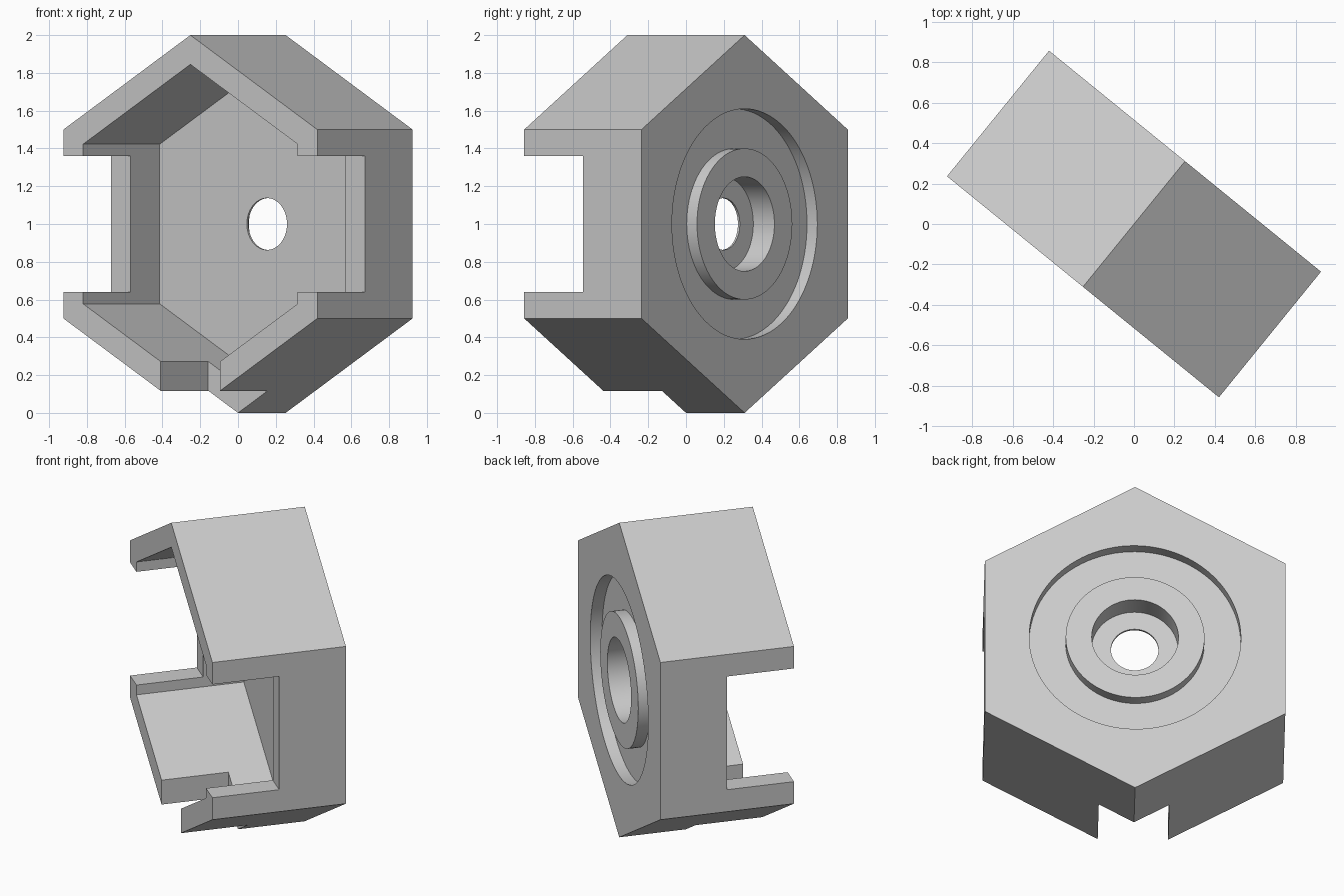
import bpy
from math import radians, pi

old = bpy.data.objects.get("Cube")
if old:
    bpy.data.objects.remove(old, do_unlink=True)

OPEN, BACK = -0.4, 0.4      # housing extent along its axis (local y)
FLOOR = 0.243               # inner floor of the cavity
EPS = 0.1                   # cutter overshoot


def prism(name, radius, y0, y1, sides):
    """Prism or cylinder along local y, first corner pointing up."""
    bpy.ops.mesh.primitive_cylinder_add(
        vertices=sides, radius=radius, depth=y1 - y0,
        location=(0, (y0 + y1) / 2, 0), rotation=(pi / 2, 0, 0))
    return finish(name)


def block(name, lo, hi):
    """Box between two opposite corners."""
    bpy.ops.mesh.primitive_cube_add(
        size=1, location=[(a + b) / 2 for a, b in zip(lo, hi)])
    bpy.context.object.scale = [b - a for a, b in zip(lo, hi)]
    return finish(name)


def finish(name):
    ob = bpy.context.object
    ob.name = name
    bpy.ops.object.transform_apply(location=True, rotation=True, scale=True)
    return ob


def cut(target, cutter):
    """Subtract the cutter and discard it."""
    bpy.ops.object.select_all(action="DESELECT")
    target.select_set(True)
    bpy.context.view_layer.objects.active = target
    mod = target.modifiers.new("cut", "BOOLEAN")
    mod.operation = "DIFFERENCE"
    mod.solver = "EXACT"
    mod.object = cutter
    bpy.ops.object.modifier_apply(modifier=mod.name)
    bpy.data.objects.remove(cutter, do_unlink=True)


# Hexagonal housing with a hexagonal cavity
housing = prism("hex_housing", 1.0, OPEN, BACK, 6)
cut(housing, prism("cavity_cutter", 0.845, OPEN - EPS, FLOOR, 6))

# Slots through both side walls and the bottom corner
cut(housing, block("side_slot_cutter", (-1, OPEN - EPS, -0.36), (1, 0, 0.36)))
cut(housing, block("bottom_notch_cutter", (-0.203, OPEN - EPS, -1.1), (0.203, 0, -0.5)))

# Ring groove in the back face
groove = prism("groove_cutter", 0.61, BACK - 0.07, BACK + EPS, 96)
cut(groove, prism("boss_cutter", 0.4, BACK - 0.2, BACK + 2 * EPS, 96))
cut(housing, groove)

# Counterbore and through hole
cut(housing, prism("bore_cutter", 0.25, 0.256, BACK + EPS, 96))
cut(housing, prism("hole_cutter", 0.137, 0, BACK + EPS, 64))

# Single grey material
grey = bpy.data.materials.new("light_grey")
grey.use_nodes = True
colour = (0.6, 0.6, 0.6, 1)
grey.diffuse_color = colour
grey.node_tree.nodes["Principled BSDF"].inputs["Base Color"].default_value = colour
housing.data.materials.clear()
housing.data.materials.append(grey)
for face in housing.data.polygons:
    face.material_index = 0

# Smooth round walls, crisp edges, then turn and stand the part
housing.select_set(True)
bpy.context.view_layer.objects.active = housing
bpy.ops.object.shade_smooth_by_angle(angle=radians(30))
housing.rotation_euler.z = radians(-39.1)
housing.location.z = 1.0
